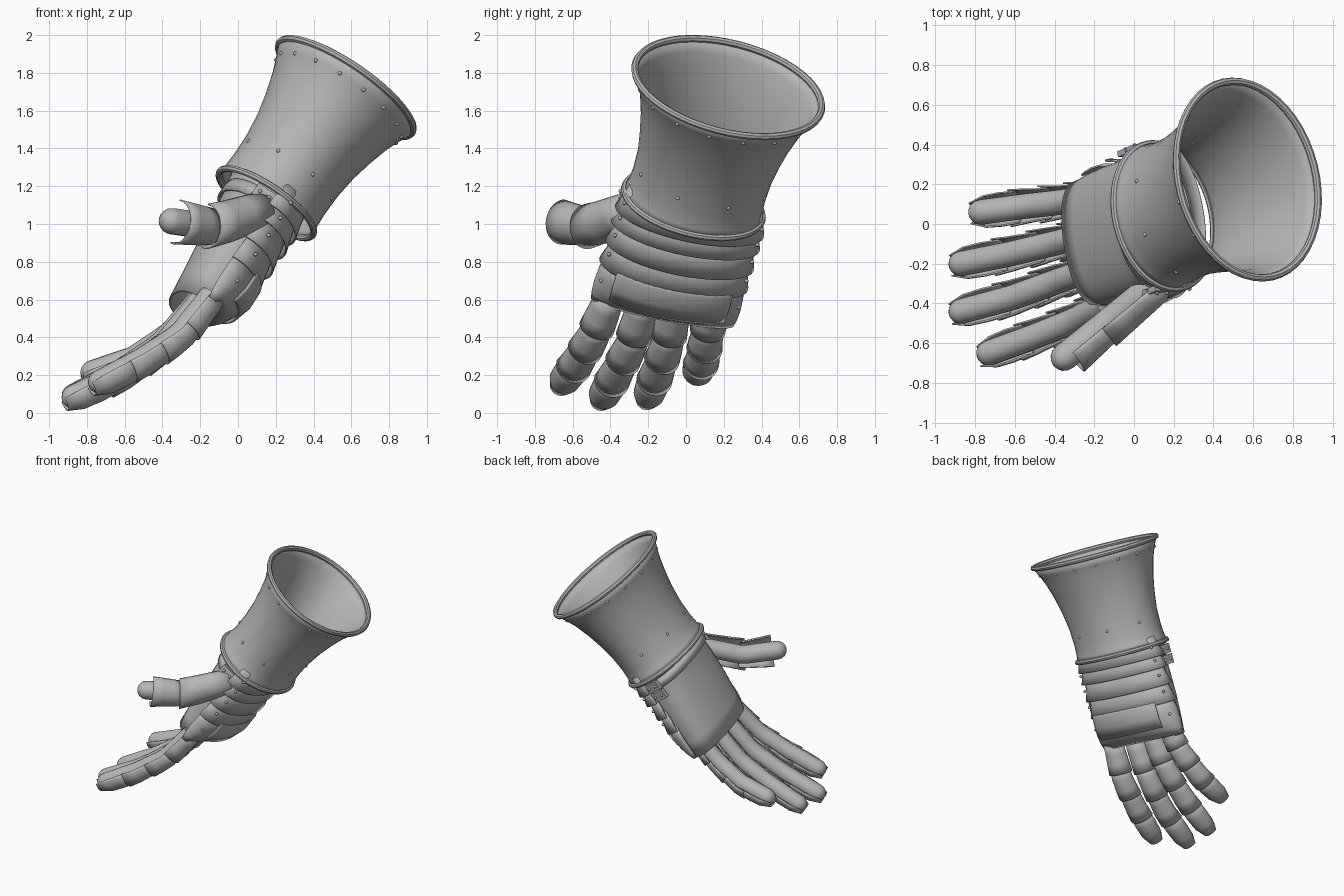
import bpy, bmesh, math
from mathutils import Vector

if "Cube" in bpy.data.objects:
    bpy.data.objects.remove(bpy.data.objects["Cube"])

steel = bpy.data.materials.new("steel grey")
steel.diffuse_color = (0.47, 0.47, 0.47, 1)
steel.use_nodes = True
steel.node_tree.nodes["Principled BSDF"].inputs["Base Color"].default_value = steel.diffuse_color

# Arm frame: U across the hand, V out of the back of the hand, W up the forearm
O = Vector((0.15, 0.04, 1.11))
W = Vector((0.55, 0.24, 0.80)).normalized()
U = Vector((-0.15, 0.97, -0.19))
U = (U - W * U.dot(W)).normalized()
V = U.cross(W)


def P(u, v, w):
    return O + U * u + V * v + W * w


def finish(name, bm, thick=0.0, angle=40):
    bmesh.ops.recalc_face_normals(bm, faces=bm.faces)
    me = bpy.data.meshes.new(name)
    bm.to_mesh(me)
    bm.free()
    ob = bpy.data.objects.new(name, me)
    bpy.context.collection.objects.link(ob)
    me.materials.append(steel)
    if thick:
        m = ob.modifiers.new("thickness", 'SOLIDIFY')
        m.thickness = thick
        m.offset = 0
    bpy.ops.object.select_all(action='DESELECT')
    ob.select_set(True)
    bpy.context.view_layer.objects.active = ob
    bpy.ops.object.shade_smooth_by_angle(angle=math.radians(angle))
    return ob


def loft(name, rings, closed=True, caps=False, wrap=False, thick=0.0):
    bm = bmesh.new()
    vs = [[bm.verts.new(p) for p in r] for r in rings]
    n = len(rings[0])
    for i in range(len(vs) if wrap else len(vs) - 1):
        a, b = vs[i], vs[(i + 1) % len(vs)]
        for j in range(n if closed else n - 1):
            k = (j + 1) % n
            bm.faces.new((a[j], a[k], b[k], b[j]))
    if caps:
        bm.faces.new(vs[0])
        bm.faces.new(vs[-1])
    return finish(name, bm, thick)


def arc(a, b, vc, w, span=100, n=24, power=1.0, sign=1, uc=0.0):
    pts = []
    for i in range(n + 1):
        t = math.radians(-span + 2 * span * i / n)
        c = math.cos(t)
        c = math.copysign(abs(c) ** power, c)
        pts.append(P(uc + a * math.sin(t), vc + sign * b * c, w))
    return pts


def oval(a, b, w, n=40):
    return [P(a * math.cos(2 * math.pi * i / n), b * math.sin(2 * math.pi * i / n), w) for i in range(n)]


# Flared cuff
prof = [(0, .376, .298), (.04, .363, .288), (.12, .357, .283), (.25, .362, .286), (.38, .382, .302),
        (.5, .406, .328), (.62, .44, .362), (.7, .474, .392), (.762, .508, .422)]
loft("cuff", [oval(a, b, w) for w, a, b in prof], thick=0.01)


# Rolled rims
def rim(name, a, b, w, r):
    rings = []
    for i in range(48):
        t = 2 * math.pi * i / 48
        c = P(a * math.cos(t), b * math.sin(t), w)
        out = (U * math.cos(t) / a + V * math.sin(t) / b).normalized()
        rings.append([c + out * r * math.cos(k * math.pi / 4) + W * r * math.sin(k * math.pi / 4) for k in range(8)])
    loft(name, rings, wrap=True)


rim("cuff_top_rim", .51, .424, .765, .019)
rim("cuff_wrist_rim", .376, .298, 0, .018)

# Palm sheet
palm = [(.08, .33, .25, .0, 0), (-.05, .335, .24, .02, 0), (-.2, .345, .225, .03, 0), (-.4, .345, .205, .03, .01),
        (-.58, .335, .185, .035, .02), (-.70, .32, .17, .035, .03)]
loft("palm", [arc(a, b, c, w, 95, 28, .65, -1, uc) for w, a, b, c, uc in palm], closed=False, thick=0.01)
loft("palm_strap", [arc(.352, .25, .02, w, 92, 28, .7, -1) for w in (-.03, -.10)], closed=False, thick=0.014)

# Overlapping lames on the back of the hand
edges = [(.06, -.09), (-.05, -.18), (-.15, -.31), (-.27, -.44)]
for i, (t, b) in enumerate(edges):
    loft("back_lame_%d" % (i + 1), [arc(.36, .16, .04, t), arc(.377, .175, .04, (t + b) / 2),
         arc(.402, .195, .04, b)], closed=False, thick=0.01)
# Knuckle plate and its raised band
loft("knuckle_plate", [arc(a, b, .04, w) for w, a, b in
     ((-.40, .365, .165), (-.50, .39, .182), (-.58, .395, .17), (-.64, .392, .135), (-.69, .385, .075))],
     closed=False, thick=0.01)
loft("knuckle_band", [arc(a, b, .04, w, 52, 20) for w, a, b in
     ((-.40, .385, .18), (-.43, .40, .197), (-.52, .40, .20), (-.61, .395, .175))],
     closed=False, thick=0.01)


# Jointed digits: inner finger plus back plates
def along(pts, f):
    lens = [(b - a).length for a, b in zip(pts, pts[1:])]
    d = f * sum(lens)
    for i, l in enumerate(lens):
        if d <= l or i == len(lens) - 1:
            return pts[i] + (pts[i + 1] - pts[i]) * (d / l)
        d -= l


def frame(pts, f, back):
    t = (along(pts, min(f + .06, 1)) - along(pts, max(f - .06, 0))).normalized()
    d = (back - t * back.dot(t)).normalized()
    return along(pts, f), t, d, t.cross(d)


def digit(name, pts, back, r, plates, pr, tip=True):
    pts = [Vector(p) for p in pts]
    rings = []
    steps = [(i / 12, 1, 0) for i in range(13)] + [(1, math.cos(x), math.sin(x)) for x in (.4, .8, 1.15, 1.45)]
    for f, s, e in steps:
        c, t, d, b = frame(pts, f, back)
        c = c + t * e * r
        rings.append([c + (d * math.cos(k * math.pi / 8) + b * math.sin(k * math.pi / 8)) * r * s for k in range(16)])
    loft(name + "_inner", rings, caps=True)
    for j, (f0, f1) in enumerate(plates):
        rings = []
        last = tip and j == len(plates) - 1
        for k in range(4):
            g = k / 3
            c, t, d, b = frame(pts, min(f0 + (f1 - f0) * g, 1), back)
            c = c + t * (max(0, f0 + (f1 - f0) * g - 1) * .65)
            q = pr * (.92 + .2 * g) if not last else pr * (.97, 1.02, .96, .62)[k]
            rings.append([c + (d * math.cos(x) + b * math.sin(x)) * q
                          for x in [math.radians(-98 + 12.25 * m) for m in range(17)]])
        loft("%s_plate_%d" % (name, j + 1), rings, closed=False, thick=0.008)


rivets = []
four = [(0, .29), (.24, .53), (.47, .78), (.73, 1.09)]
fingers = {
    "index_finger": [(-.14, -.40, .62), (-.31, -.49, .41), (-.51, -.57, .28), (-.73, -.65, .165)],
    "middle_finger": [(-.19, -.22, .60), (-.39, -.29, .36), (-.61, -.37, .21), (-.87, -.44, .085)],
    "ring_finger": [(-.21, -.05, .59), (-.41, -.10, .36), (-.62, -.15, .22), (-.87, -.20, .09)],
    "little_finger": [(-.20, .14, .58), (-.37, .11, .41), (-.55, .09, .29), (-.77, .06, .215)]}
for name, pts in fingers.items():
    digit(name, pts, V, .064, four, .082)
digit("thumb", [(.17, -.25, 1.09), (-.15, -.51, .985), (-.35, -.67, 1.015)], Vector((.6, -.75, -.2)),
      .07, [(.08, .65), (.6, .95)], .104, tip=False)

# Wrist hinges on both sides
for s, name in ((-1, "thumb_side_hinge"), (1, "outer_hinge")):
    bm = bmesh.new()
    for w, h in ((-.06, .035), (-.14, .035)):
        ps = [P(s * x, y, w + z) for x in (.35, .38) for y in (-.1, .02) for z in (-h, h)]
        bmesh.ops.convex_hull(bm, input=[bm.verts.new(p) for p in ps])
    finish(name, bm)
    rivets += [P(s * .382, y, w) for y in (-.07, -.01) for w in (-.06, -.14)]

# Rivets: cuff edge, cuff wrist, lame ends
for i in range(16):
    t = 2 * math.pi * (i + .5) / 16
    rivets.append(P(.476 * math.cos(t), .394 * math.sin(t), .695))
for i in range(8):
    t = 2 * math.pi * (i + .5) / 8
    rivets.append(P(.362 * math.cos(t), .288 * math.sin(t), .19))
for t, b in edges + [(-.44, -.62)]:
    for s in (-1, 1):
        rivets.append(P(s * .375, .1, (t + b) / 2))
bm = bmesh.new()
for p in rivets:
    r = bmesh.ops.create_icosphere(bm, subdivisions=2, radius=.011)
    bmesh.ops.translate(bm, verts=r["verts"], vec=p)
finish("rivets", bm)
